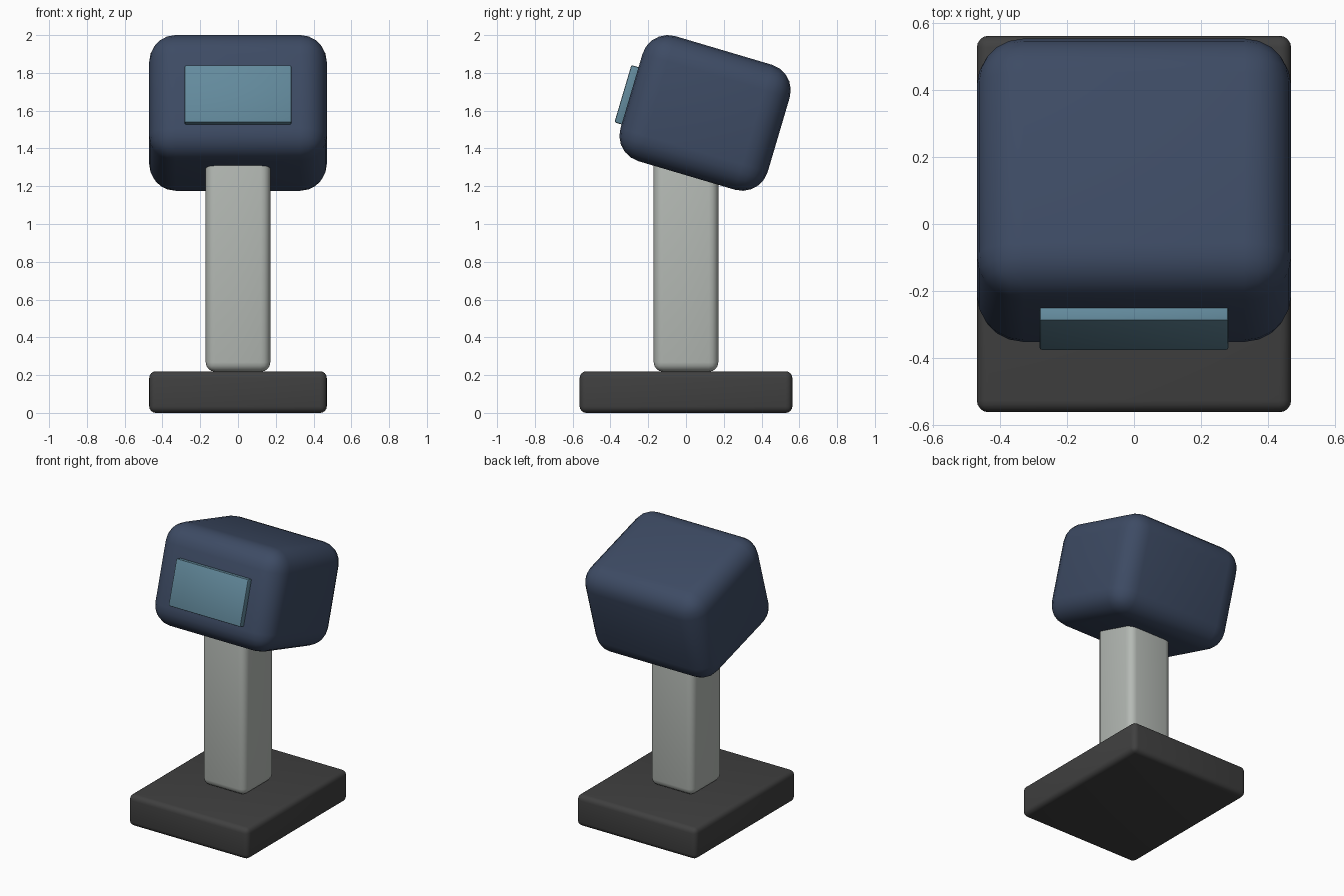
import bpy
from math import radians
from mathutils import Matrix, Vector

cube = bpy.data.objects.get("Cube")
if cube:
    bpy.data.objects.remove(cube, do_unlink=True)


def material(name, rgb):
    mat = bpy.data.materials.new(name)
    mat.use_nodes = True
    color = (*rgb, 1.0)
    mat.diffuse_color = color
    mat.node_tree.nodes["Principled BSDF"].inputs["Base Color"].default_value = color
    return mat


def rounded_box(name, size, location, radius, segments, mat, tilt=0.0):
    """Box with rounded edges and smooth shading, tilted about x."""
    bpy.ops.mesh.primitive_cube_add(size=1, location=location, rotation=(tilt, 0, 0))
    obj = bpy.context.object
    obj.name = name
    obj.data.transform(Matrix.Diagonal((*size, 1)))
    obj.data.materials.append(mat)
    bevel = obj.modifiers.new("Rounded edges", "BEVEL")
    bevel.width = radius
    bevel.segments = segments
    bevel.limit_method = "NONE"
    bpy.ops.object.modifier_apply(modifier=bevel.name)
    bpy.ops.object.shade_smooth_by_angle(angle=radians(40))
    return obj


charcoal = material("charcoal", (0.051, 0.051, 0.051))
light_grey = material("light grey", (0.46, 0.49, 0.46))
navy = material("navy blue", (0.047, 0.070, 0.127))
glass_blue = material("glass blue", (0.125, 0.255, 0.335))

# Base slab and upright post
rounded_box("base", (0.94, 1.126, 0.22), (0, 0, 0.11), 0.035, 4, charcoal)
rounded_box("post", (0.342, 0.342, 1.22), (0, 0, 0.828), 0.05, 4, light_grey)

# Head leaning back, with the screen standing proud of its front
tilt = radians(-16.5)
head_center = Vector((0, 0.101, 1.588))
rounded_box("head", (0.94, 0.813, 0.69), head_center, 0.14, 5, navy, tilt)
offset = Matrix.Rotation(tilt, 3, "X") @ Vector((0, -0.416, -0.026))
rounded_box("screen", (0.565, 0.06, 0.316), head_center + offset, 0.008, 2, glass_blue, tilt)
